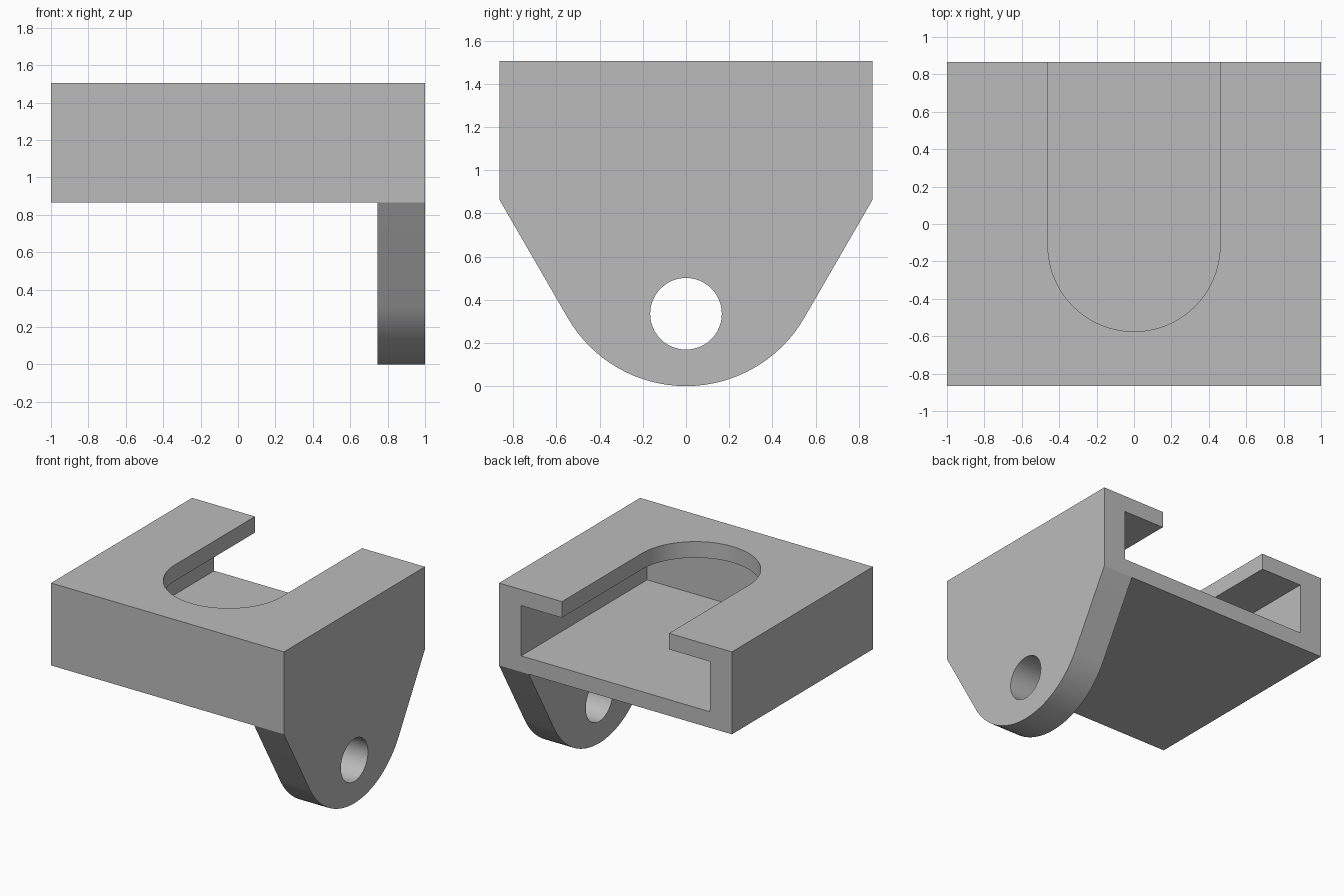
import bpy
import bmesh
from math import cos, sin, pi, radians

default = bpy.data.objects.get("Cube")
if default:
    bpy.data.objects.remove(default, do_unlink=True)

grey = bpy.data.materials.new("plain grey")
grey.use_nodes = True
colour = (0.5, 0.5, 0.5, 1)
grey.diffuse_color = colour
grey.node_tree.nodes["Principled BSDF"].inputs["Base Color"].default_value = colour

HALF_Y, BASE, TOP = 0.865, 0.865, 1.505


def arc(cx, cy, r, start, end, steps):
    angles = [radians(start + (end - start) * i / steps) for i in range(steps + 1)]
    return [(cx + r * cos(a), cy + r * sin(a)) for a in angles]


def rect(x0, x1, y0, y1):
    return [(x0, y0), (x1, y0), (x1, y1), (x0, y1)]


def prism(name, outline, axis, low, high):
    """Extrude an outline along x (outline in y, z) or z (outline in x, y)."""
    def place(p, d):
        return (d, *p) if axis == "x" else (*p, d)
    bm = bmesh.new()
    face = bm.faces.new([bm.verts.new(place(p, low)) for p in outline])
    new = bmesh.ops.extrude_face_region(bm, geom=[face])["geom"]
    shift = (high - low, 0, 0) if axis == "x" else (0, 0, high - low)
    bmesh.ops.translate(bm, vec=shift, verts=[v for v in new if isinstance(v, bmesh.types.BMVert)])
    bmesh.ops.recalc_face_normals(bm, faces=bm.faces)
    mesh = bpy.data.meshes.new(name)
    bm.to_mesh(mesh)
    bm.free()
    mesh.materials.append(grey)
    obj = bpy.data.objects.new(name, mesh)
    bpy.context.collection.objects.link(obj)
    return obj


def combine(target, other, operation):
    mod = target.modifiers.new(other.name, "BOOLEAN")
    mod.operation, mod.solver, mod.object = operation, "EXACT", other
    bpy.context.view_layer.objects.active = target
    bpy.ops.object.modifier_apply(modifier=mod.name)
    bpy.data.objects.remove(other, do_unlink=True)


# Housing block
bracket = prism("slotted_bracket", rect(-1, 1, -HALF_Y, HALF_Y), "z", BASE, TOP)

# Side plate with tapered, rounded lug
lug = [(-HALF_Y, TOP), (-HALF_Y, BASE)] + arc(0, 0.633, 0.633, 210, 330, 32)
lug += [(HALF_Y, BASE), (HALF_Y, TOP)]
combine(bracket, prism("lug", lug, "x", 0.745, 1), "UNION")

# Inner cavity, open at the back
combine(bracket, prism("cavity", rect(-0.81, 0.81, -0.68, 1.1), "z", 0.99, 1.38), "DIFFERENCE")

# Round-ended slot through the top
slot = [(0.46, 1.1)] + [(-0.46, 1.1)] + arc(0, -0.115, 0.46, 180, 360, 40)
combine(bracket, prism("slot", slot, "z", 1.2, 1.7), "DIFFERENCE")

# Pivot hole in the lug
hole = arc(0, 0.335, 0.166, 0, 360, 48)[:-1]
combine(bracket, prism("pivot_hole", hole, "x", 0.6, 1.2), "DIFFERENCE")

# Clean flat faces and smooth the curves
bm = bmesh.new()
bm.from_mesh(bracket.data)
bmesh.ops.remove_doubles(bm, verts=bm.verts, dist=0.0001)
bmesh.ops.dissolve_limit(bm, angle_limit=radians(1), verts=bm.verts, edges=bm.edges)
bm.to_mesh(bracket.data)
bm.free()
bpy.ops.object.select_all(action="DESELECT")
bracket.select_set(True)
bpy.context.view_layer.objects.active = bracket
bpy.ops.object.shade_smooth_by_angle(angle=radians(25))
